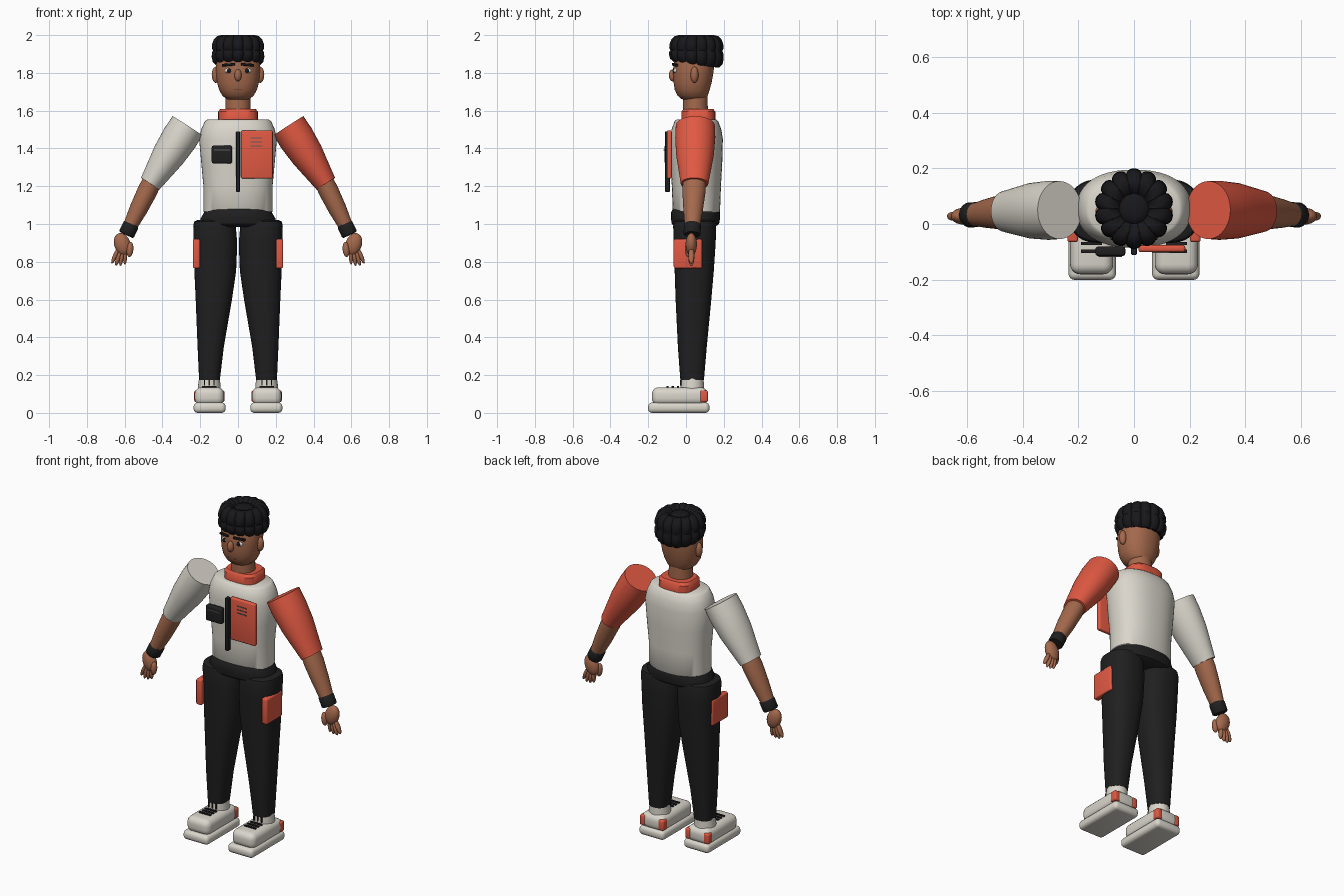
import bpy, bmesh, math
from mathutils import Vector, Matrix

if "Cube" in bpy.data.objects:
    bpy.data.objects.remove(bpy.data.objects["Cube"])

COLOURS = {
    "cloth_light": (0.70, 0.67, 0.60), "coral": (0.75, 0.10, 0.055),
    "trouser_black": (0.014, 0.014, 0.015), "hair_black": (0.009, 0.009, 0.011),
    "skin": (0.37, 0.14, 0.072), "skin_dark": (0.16, 0.055, 0.028),
    "eye_white": (0.75, 0.74, 0.72), "stitch_grey": (0.12, 0.11, 0.11),
}
MATS = {}
for key, rgb in COLOURS.items():
    MATS[key] = bpy.data.materials.new(key)
    MATS[key].diffuse_color = (*rgb, 1)


def finish(name, bm, mat, angle=40):
    """Turn a bmesh into a smooth-by-angle object."""
    bmesh.ops.recalc_face_normals(bm, faces=bm.faces)
    me = bpy.data.meshes.new(name)
    bm.to_mesh(me)
    bm.free()
    ob = bpy.data.objects.new(name, me)
    bpy.context.collection.objects.link(ob)
    me.materials.append(MATS[mat])
    bpy.ops.object.select_all(action='DESELECT')
    ob.select_set(True)
    bpy.context.view_layer.objects.active = ob
    bpy.ops.object.shade_smooth_by_angle(angle=math.radians(angle))
    return ob


def loft(name, sections, mat, n=40, power=2.0, matrix=None, shape=None):
    """Skin closed sections (z, cx, cy, rx, ry); power above 2 squares them off."""
    bm = bmesh.new()
    rings = []
    for z, cx, cy, rx, ry in sections:
        ring = []
        for i in range(n):
            a = 2 * math.pi * i / n
            c, s = math.cos(a), math.sin(a)
            p = Vector((cx + rx * math.copysign(abs(c) ** (2 / power), c),
                        cy + ry * math.copysign(abs(s) ** (2 / power), s), z))
            ring.append(bm.verts.new(shape(p, a, rx) if shape else p))
        rings.append(ring)
    for a, b in zip(rings, rings[1:]):
        for i in range(n):
            j = (i + 1) % n
            bm.faces.new((a[i], a[j], b[j], b[i]))
    bm.faces.new(rings[0])
    bm.faces.new(rings[-1])
    if matrix:
        bm.transform(matrix)
    return finish(name, bm, mat)


def box(name, loc, size, mat, bevel=0.0, rot=(0, 0, 0), seg=3):
    bm = bmesh.new()
    bmesh.ops.create_cube(bm, size=1)
    bmesh.ops.scale(bm, vec=size, verts=bm.verts)
    if bevel:
        bmesh.ops.bevel(bm, geom=bm.edges[:], offset=bevel, segments=seg,
                        profile=0.5, affect='EDGES')
    for axis, ang in zip("XYZ", rot):
        bm.transform(Matrix.Rotation(ang, 4, axis))
    bm.transform(Matrix.Translation(loc))
    return finish(name, bm, mat)


def blob(name, loc, radii, mat, tilt=0.0):
    """Ellipsoid, tilted about the y axis."""
    bm = bmesh.new()
    bmesh.ops.create_uvsphere(bm, u_segments=24, v_segments=14, radius=1)
    bm.transform(Matrix.Translation(loc) @ Matrix.Rotation(tilt, 4, 'Y')
                 @ Matrix.Diagonal((*radii, 1)))
    return finish(name, bm, mat)


def limb(name, start, end, sections, mat):
    """Loft along start-end; sections are (fraction, width radius, depth radius)."""
    start, end = Vector(start), Vector(end)
    z = (end - start).normalized()
    x = Vector((0, 1, 0)).cross(z).normalized()
    m = Matrix((x, z.cross(x), z)).transposed().to_4x4()
    length = (end - start).length
    return loft(name, [(f * length, 0, 0, a, b) for f, a, b in sections], mat,
                matrix=Matrix.Translation(start) @ m)


# Torso, collar, waistband
loft("torso", [(z, 0, 0.055, a, b) for z, a, b in (
    (1.05, .165, .115), (1.065, .182, .125), (1.2, .183, .13), (1.33, .195, .137),
    (1.45, .206, .14), (1.50, .195, .132), (1.545, .175, .115), (1.553, .162, .105))],
    "cloth_light", 48, 2.3)
loft("collar", [(z, 0, 0.065, a, b) for z, a, b in (
    (1.545, .095, .08), (1.553, .105, .09), (1.595, .105, .09), (1.61, .093, .078))],
    "coral", 40, 3.2)
loft("waistband", [(z, 0, 0.05, a, b) for z, a, b in (
    (0.985, .18, .105), (1.0, .2, .125), (1.03, .198, .13), (1.06, .18, .13),
    (1.08, .172, .12))], "trouser_black", 48, 2.3)

# Chest details
box("zip", (0, -0.098, 1.33), (0.02, 0.026, 0.32), "trouser_black", 0.004)
box("chest_panel", (0.1, -0.088, 1.368), (0.168, 0.026, 0.255), "coral", 0.009)
box("chest_pouch", (-0.085, -0.098, 1.368), (0.108, 0.034, 0.095), "trouser_black", 0.01)
box("pouch_seam", (-0.085, -0.116, 1.392), (0.085, 0.004, 0.005), "stitch_grey")
for i in range(3):
    box("panel_stitch", (0.096, -0.102, 1.455 - 0.021 * i), (0.062, 0.004, 0.006),
        "stitch_grey")

# Neck and head
loft("neck", [(1.57, 0, .05, .068, .066), (1.70, 0, .05, .066, .064)], "skin")
loft("head", [(z, 0, c, a, b) for z, a, c, b in (
    (1.655, .045, .045, .045), (1.662, .062, .04, .064), (1.68, .083, .035, .08),
    (1.71, .100, .033, .092), (1.75, .111, .035, .101), (1.80, .116, .038, .107),
    (1.85, .116, .042, .108), (1.90, .108, .05, .1))], "skin", 48, 2.2)
blob("nose", (0, -0.07, 1.787), (0.019, 0.021, 0.032), "skin")
box("mouth", (0, -0.056, 1.712), (0.05, 0.008, 0.005), "skin_dark")


# Hair: scalloped cap of curls with a sunken crown, lower at the back
def curls(p, a, r):
    k = 1 - (0.11 * (1 - abs(math.sin(7 * a)) ** 0.6) if r > 0.055 else 0)
    low = max(0, (1.93 - p.z) / 0.08)
    return Vector((p.x * k, 0.055 + p.y * k, p.z - 0.12 * p.y * low))


loft("hair", [(z, 0, 0, r, r * 1.02) for r, z in (
    (.09, 1.85), (.118, 1.843), (.136, 1.86), (.142, 1.885), (.141, 1.905),
    (.135, 1.918), (.141, 1.932), (.139, 1.955), (.13, 1.978), (.114, 1.994),
    (.092, 2.0), (.068, 1.992), (.053, 1.976), (.048, 1.984), (.03, 1.99),
    (.01, 1.992))], "hair_black", 168, shape=curls)

for s, side in ((-1, "right"), (1, "left")):
    # Face and ears
    blob(side + "_ear", (s * 0.117, 0.045, 1.79), (0.022, 0.021, 0.043), "skin")
    blob(side + "_eye", (s * 0.048, -0.055, 1.812), (0.022, 0.012, 0.014), "eye_white")
    blob(side + "_pupil", (s * 0.048, -0.064, 1.812), (0.011, 0.007, 0.012), "hair_black")
    box(side + "_brow", (s * 0.05, -0.058, 1.843), (0.07, 0.016, 0.014),
        "hair_black", 0.004, (0, s * 0.08, s * 0.28))

    # Arm: flat-ended sleeve, forearm, wristband
    sleeve = "cloth_light" if s < 0 else "coral"
    limb(side + "_sleeve", (s * .267, .05, 1.52), (s * .465, .045, 1.213),
         ((0, .094, .104), (.2, .096, .106), (.5, .088, .1), (.8, .07, .084),
          (1, .058, .073)), sleeve)
    limb(side + "_forearm", (s * .45, .045, 1.235), (s * .59, .032, .95),
         ((0, .05, .06), (.2, .053, .062), (.55, .048, .052), (1, .033, .036)), "skin")
    limb(side + "_wristband", (s * .564, .034, 1.0), (s * .592, .032, .943),
         ((0, .039, .041), (.1, .043, .045), (.9, .043, .045), (1, .039, .041)),
         "trouser_black")

    # Hand
    blob(side + "_palm", (s * .612, .028, .892), (.043, .03, .062), "skin", s * -2.8)
    blob(side + "_thumb", (s * .572, .012, .865), (.018, .018, .04), "skin", s * -0.1)
    for i, (x, z) in enumerate(((.598, .832), (.616, .824), (.634, .823), (.650, .833))):
        blob(side + "_finger", (s * x, .028, z), (.0115, .016, .046), "skin",
             s * (-0.02 - 0.13 * i))

    # Trouser leg with side pocket
    loft(side + "_leg", [(z, s * (i + o) / 2, (f + b) / 2, (o - i) / 2, (b - f) / 2)
         for z, i, o, f, b in (
             (.175, .096, .206, -.03, .095), (.35, .075, .214, -.043, .11),
             (.6, .032, .224, -.055, .134), (.75, .01, .231, -.06, .147),
             (.9, .004, .235, -.065, .157), (.99, .012, .237, -.068, .16),
             (1.012, .02, .232, -.062, .155), (1.02, .035, .218, -.048, .14))],
         "trouser_black", 40, 2.4)
    box(side + "_leg_pocket", (s * .22, .01, .843), (.038, .15, .155), "coral", .009)

    # Shoe
    box(side + "_sole", (s * .15, -.038, .0275), (.17, .325, .055), "cloth_light", .022, seg=4)
    box(side + "_shoe_upper", (s * .152, -.033, .088), (.155, .295, .095),
        "cloth_light", .036, seg=5)
    loft(side + "_ankle", [(.10, s * .152, .033, .062, .064), (.14, s * .152, .033, .06, .062),
                           (.185, s * .151, .033, .055, .06)], "cloth_light", 32)
    for e in (-1, 1):
        box(side + "_heel_patch", (s * .152 + e * .062, .095, .088), (.036, .042, .062),
            "coral", .009)
    for i in range(3):
        box(side + "_lace", (s * .152, -.098 + .028 * i, .138), (.075, .012, .009),
            "trouser_black")
        box(side + "_lace_loop", (s * .152 + (i - 1) * .025, -.028, .16),
            (.007, .008, .03), "trouser_black")

for m in bpy.data.materials:
    if m.users and not m.is_grease_pencil:
        m.use_nodes = True
        m.node_tree.nodes["Principled BSDF"].inputs["Base Color"].default_value = m.diffuse_color
